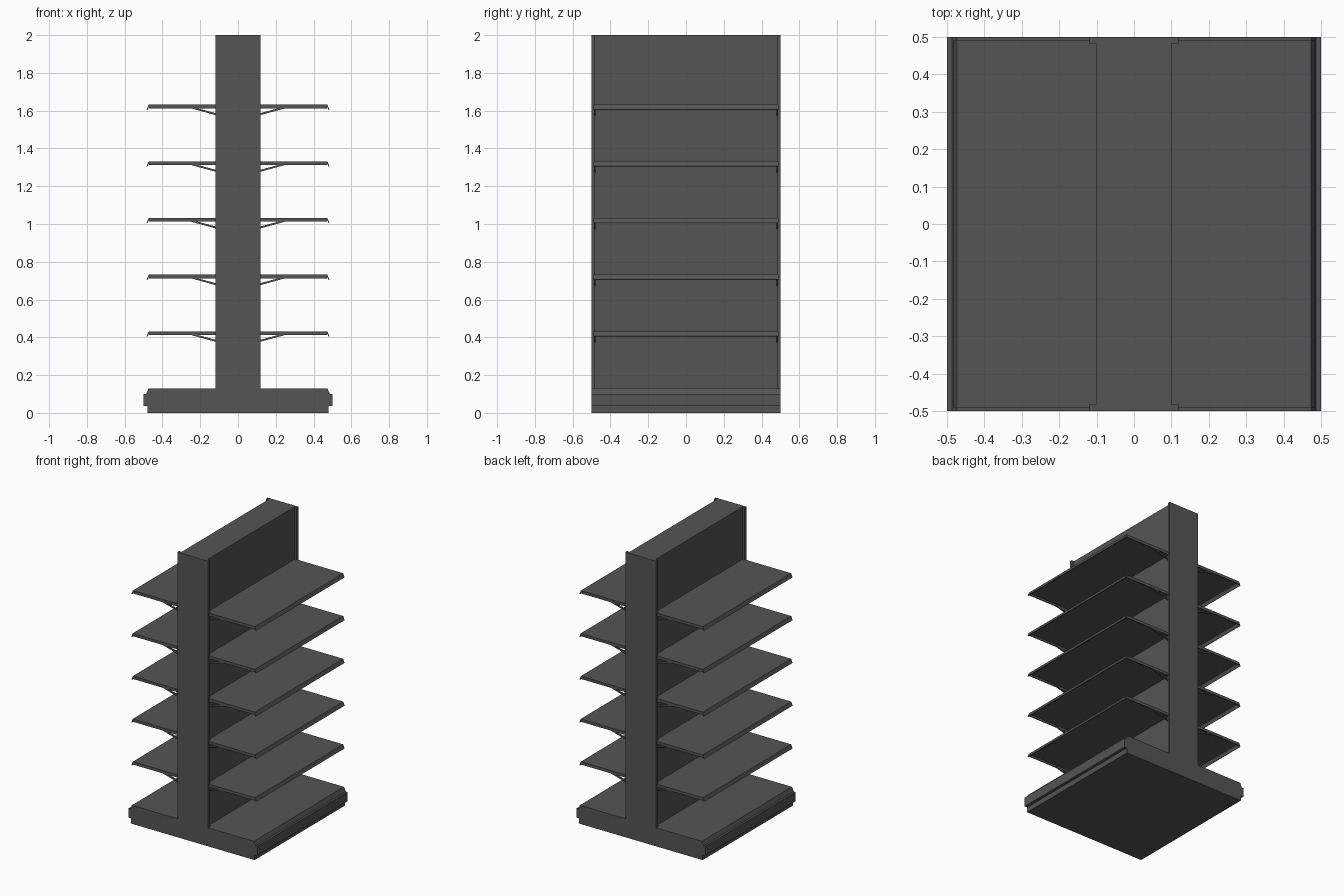
import bpy, bmesh

if "Cube" in bpy.data.objects:
    bpy.data.objects.remove(bpy.data.objects["Cube"])

# Dark charcoal metal shared by every part
metal = bpy.data.materials.new("charcoal_metal")
metal.diffuse_color = (0.09, 0.09, 0.09, 1)
metal.use_nodes = True
metal.node_tree.nodes["Principled BSDF"].inputs["Base Color"].default_value = metal.diffuse_color


def extrude_profile(name, pts, y0, y1, mirror_x=False, mirror_y=False):
    """Extrude a closed (x, z) outline along y."""
    bm = bmesh.new()
    face = bm.faces.new([bm.verts.new((x, y0, z)) for x, z in pts])
    res = bmesh.ops.extrude_face_region(bm, geom=[face])
    verts = [v for v in res["geom"] if isinstance(v, bmesh.types.BMVert)]
    bmesh.ops.translate(bm, verts=verts, vec=(0, y1 - y0, 0))
    bmesh.ops.recalc_face_normals(bm, faces=bm.faces)
    me = bpy.data.meshes.new(name)
    bm.to_mesh(me)
    bm.free()
    me.materials.append(metal)
    ob = bpy.data.objects.new(name, me)
    bpy.context.collection.objects.link(ob)
    if mirror_x or mirror_y:
        m = ob.modifiers.new("Mirror", "MIRROR")
        m.use_axis = (mirror_x, mirror_y, False)
        m.use_mirror_merge = False
    return ob


def rect(x0, x1, z0, z1):
    return [(x0, z0), (x1, z0), (x1, z1), (x0, z1)]


# Base plinth with stepped bumper and chamfered top edge
half = [(0.479, 0), (0.479, 0.036), (0.5, 0.036), (0.5, 0.101),
        (0.486, 0.101), (0.473, 0.13)]
extrude_profile("base", half + [(-x, z) for x, z in reversed(half)], -0.5, 0.5)

# Central back panel and the uprights at its four corners
extrude_profile("back_panel", rect(-0.1, 0.1, 0.13, 2.0), -0.5, 0.5)
extrude_profile("corner_upright", rect(0.1, 0.119, 0.13, 2.0), 0.481, 0.5,
                mirror_x=True, mirror_y=True)

# Five shelf levels, mirrored to both sides
for i in range(5):
    z = 0.432 + 0.3 * i
    n = i + 1
    # Folded sheet: flat top with slanted front lip
    sheet = [(0.1, z), (0.473, z), (0.484, z - 0.026), (0.479, z - 0.028),
             (0.469, z - 0.006), (0.1, z - 0.006)]
    extrude_profile(f"shelf_{n}", sheet, -0.49, 0.49, mirror_x=True)
    # Side flanges folded down
    extrude_profile(f"shelf_side_flange_{n}", rect(0.1, 0.472, z - 0.02, z - 0.003),
                    0.484, 0.49, mirror_x=True, mirror_y=True)
    # Slim diagonal support bracket
    strut = [(0.1, z - 0.059), (0.12, z - 0.055), (0.255, z - 0.018),
             (0.235, z - 0.014), (0.1, z - 0.05)]
    extrude_profile(f"shelf_bracket_{n}", strut, 0.478, 0.488,
                    mirror_x=True, mirror_y=True)
